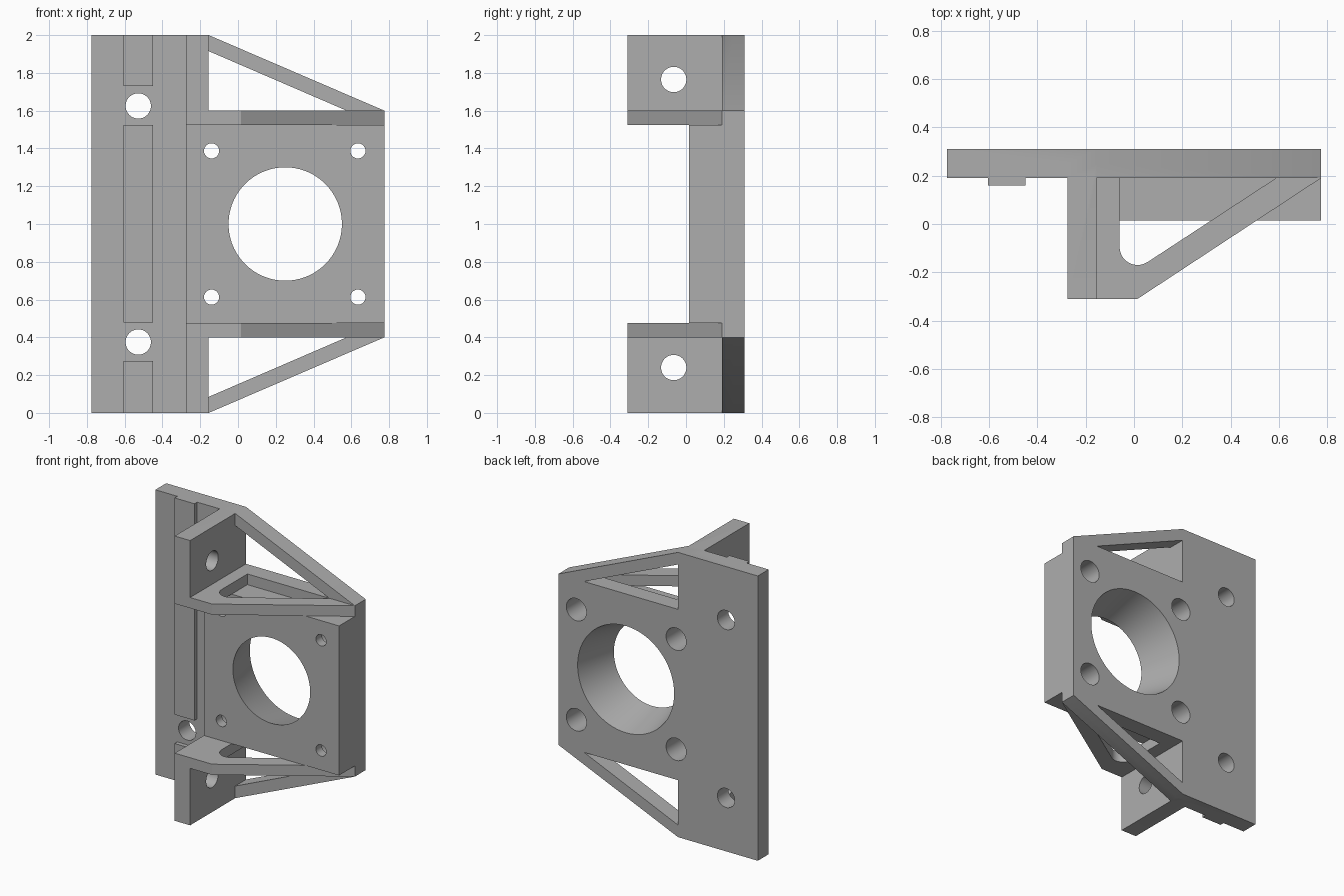
import bpy, bmesh, math
from mathutils import Matrix

old = bpy.data.objects.get("Cube")
if old:
    bpy.data.objects.remove(old, do_unlink=True)

grey = bpy.data.materials.new("plain grey")
grey.use_nodes = True
grey.diffuse_color = (0.42, 0.42, 0.42, 1)
grey.node_tree.nodes["Principled BSDF"].inputs["Base Color"].default_value = (0.42, 0.42, 0.42, 1)

HEIGHT = 2.0
BACK, FACE, FRONT = 0.31, 0.19, 0.015      # depth of plate back, plate front, block front
SUNK = 0.25                                # parts are sunk into the plate to this depth


def make_object(name, bm):
    bmesh.ops.recalc_face_normals(bm, faces=bm.faces)
    mesh = bpy.data.meshes.new(name)
    bm.to_mesh(mesh)
    bm.free()
    mesh.materials.append(grey)
    obj = bpy.data.objects.new(name, mesh)
    bpy.context.collection.objects.link(obj)
    return obj


def prism(name, profile, axis, start, end):
    """Extrude a 2D profile along the named axis."""
    place = {"y": lambda u, v, w: (u, w, v), "z": lambda u, v, w: (u, v, w)}[axis]
    bm = bmesh.new()
    face = bm.faces.new([bm.verts.new(place(u, v, start)) for u, v in profile])
    grown = bmesh.ops.extrude_face_region(bm, geom=[face])["geom"]
    verts = [g for g in grown if isinstance(g, bmesh.types.BMVert)]
    bmesh.ops.translate(bm, verts=verts, vec=place(0, 0, end - start))
    return make_object(name, bm)


def box(name, x0, x1, y0, y1, z0, z1):
    return prism(name, [(x0, y0), (x1, y0), (x1, y1), (x0, y1)], "z", z0, z1)


def drill(axis, center, length, r_near, r_far=None, sides=48):
    """Round cutter along x or y, optionally tapered."""
    bm = bmesh.new()
    bmesh.ops.create_cone(bm, cap_ends=True, segments=sides, depth=length,
                          radius1=r_near, radius2=r_far or r_near)
    turn = Matrix.Rotation(-math.pi / 2, 4, "X") if axis == "y" else Matrix.Rotation(math.pi / 2, 4, "Y")
    bm.transform(Matrix.Translation(center) @ turn)
    return make_object("hole_cutter", bm)


def combine(obj, other, operation):
    other.hide_render = True
    mod = obj.modifiers.new(operation, "BOOLEAN")
    mod.operation, mod.solver, mod.object = operation, "EXACT", other
    bpy.context.view_layer.objects.active = obj
    bpy.ops.object.modifier_apply(modifier=mod.name)
    bpy.data.objects.remove(other, do_unlink=True)


def mirrored(points):
    return [(x, HEIGHT - z) for x, z in points]


# Back plate with sloped ends and triangular windows
lower = [(-0.775, 0), (-0.155, 0), (0.775, 0.4)]
bracket = prism("mounting_bracket", lower + mirrored(lower)[::-1], "y", FACE, BACK)
window = [(-0.155, 0.085), (0.575, 0.4), (-0.155, 0.4)]
for outline in (window, mirrored(window)):
    combine(bracket, prism("window_cutter", outline, "y", 0.1, 0.4), "DIFFERENCE")

# Thick motor block
combine(bracket, box("motor_block", -0.275, 0.775, FRONT, SUNK, 0.475, 1.525), "UNION")

# Outline of the triangular web and its rounded slot
web = [(-0.275, -0.31), (0.015, -0.31), (0.775, FACE), (0.775, SUNK), (-0.275, SUNK)]
arc = [math.radians(180 + 123 * i / 10) for i in range(11)]
slot = [(0.015 + 0.075 * math.cos(a), -0.095 + 0.075 * math.sin(a)) for a in arc]
slot += [(0.588, FACE), (-0.06, FACE)]

# Side wall and web at each end
for rib_z, web_z, hole_z in (((0, 0.475), (0.4, 0.475), 0.24),
                             ((1.525, 2), (1.525, 1.6), 1.765)):
    shelf = prism("web", web, "z", *web_z)
    combine(shelf, prism("slot_cutter", slot, "z", web_z[0] - 0.1, web_z[1] + 0.1), "DIFFERENCE")
    wall = box("side_wall", -0.275, -0.155, -0.31, SUNK, *rib_z)
    combine(wall, drill("x", (-0.215, -0.065, hole_z), 0.4, 0.067), "DIFFERENCE")
    combine(bracket, wall, "UNION")
    combine(bracket, shelf, "UNION")

# Tapered centre opening
combine(bracket, drill("y", (0.25, 0.1625, 1), 0.335, 0.295, 0.38, 96), "DIFFERENCE")

# Counterbored corner holes
for x in (-0.14, 0.635):
    for z in (0.613, 1.387):
        combine(bracket, drill("y", (x, 0.16, z), 0.4, 0.04), "DIFFERENCE")
        combine(bracket, drill("y", (x, 0.24, z), 0.32, 0.078), "DIFFERENCE")

# Plate fixing holes
for z in (0.375, 1.625):
    combine(bracket, drill("y", (-0.528, 0.25, z), 0.3, 0.067), "DIFFERENCE")

# Raised locating rail in three lengths
for z0, z1 in ((0, 0.275), (0.478, 1.525), (1.73, 2)):
    combine(bracket, box("rail", -0.605, -0.45, 0.16, SUNK, z0, z1), "UNION")

bpy.ops.object.select_all(action="DESELECT")
bracket.select_set(True)
bpy.context.view_layer.objects.active = bracket
bpy.ops.object.shade_smooth_by_angle(angle=math.radians(25))
